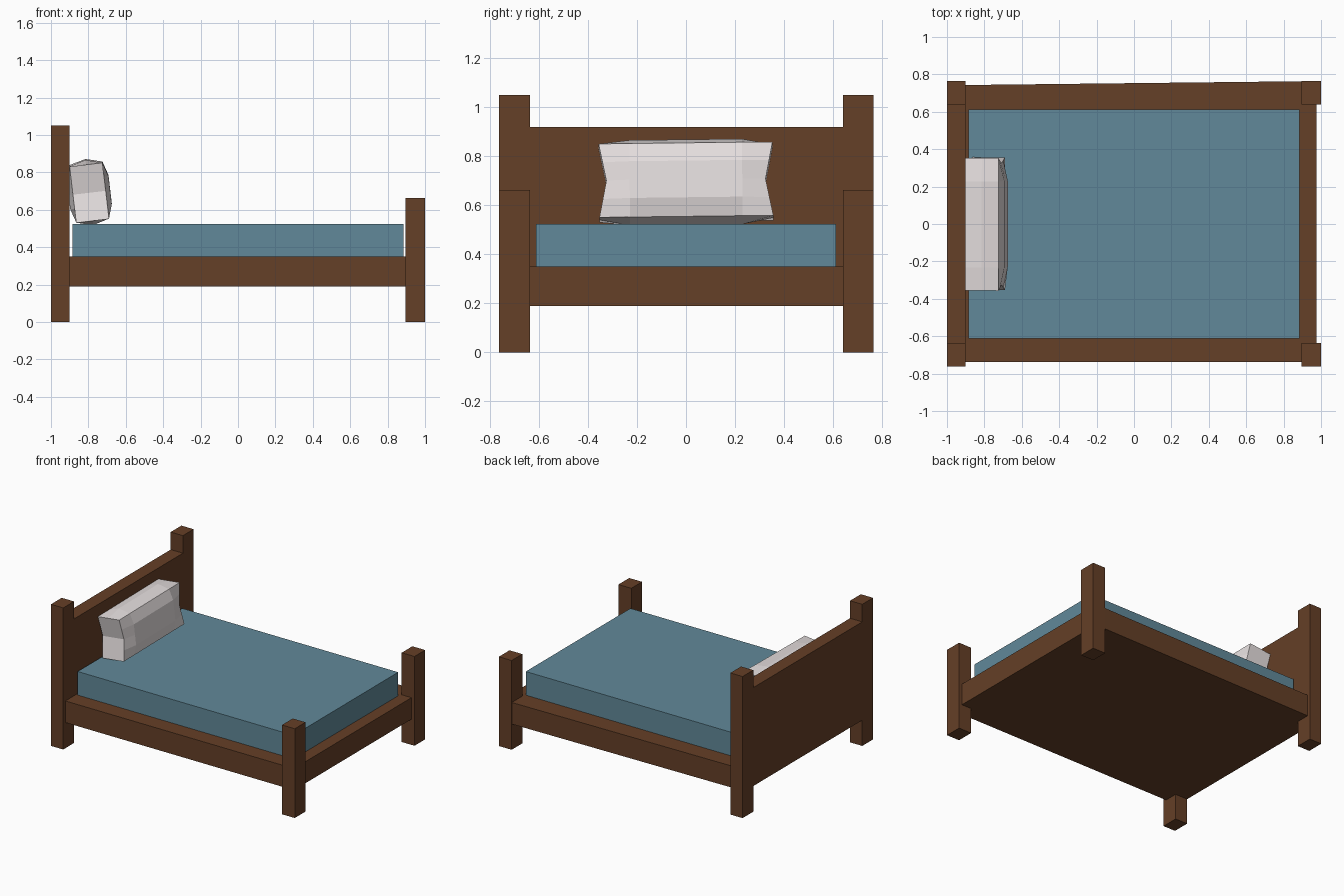
import bpy, bmesh
from mathutils import Matrix, Vector

if "Cube" in bpy.data.objects:
    bpy.data.objects.remove(bpy.data.objects["Cube"])


def material(name, rgb):
    m = bpy.data.materials.new(name)
    m.diffuse_color = (*rgb, 1)
    m.use_nodes = True
    m.node_tree.nodes["Principled BSDF"].inputs["Base Color"].default_value = m.diffuse_color
    return m


wood = material("wood", (0.13, 0.05, 0.02))
blue = material("blue_cloth", (0.12, 0.25, 0.32))
white = material("white_cloth", (0.78, 0.73, 0.73))


def make(name, bm, mat):
    bmesh.ops.recalc_face_normals(bm, faces=bm.faces)
    me = bpy.data.meshes.new(name)
    bm.to_mesh(me)
    bm.free()
    me.materials.append(mat)
    ob = bpy.data.objects.new(name, me)
    bpy.context.collection.objects.link(ob)
    return ob


def box(name, lo, hi, mat, back_skew=0.0):
    """Box between two corners; back_skew shifts the right end of the back edge."""
    lo, hi = Vector(lo), Vector(hi)
    bm = bmesh.new()
    bmesh.ops.create_cube(bm, size=1)
    for v in bm.verts:
        skew = back_skew if v.co.x > 0 and v.co.y > 0 else 0
        v.co = (lo + hi) / 2 + v.co * (hi - lo) + Vector((0, skew, 0))
    return make(name, bm, mat)


# Four corner posts
for side, y0, y1 in (("front", -0.763, -0.637), ("back", 0.64, 0.765)):
    box(f"head_post_{side}", (-1, y0, 0), (-0.9, y1, 1.05), wood)
    box(f"foot_post_{side}", (0.895, y0, 0), (1, y1, 0.662), wood)

# Headboard, base frame and mattress
box("headboard", (-1, -0.64, 0.19), (-0.9, 0.642, 0.92), wood)
box("base_frame", (-0.9, -0.737, 0.19), (0.975, 0.743, 0.35), wood, 0.021)
box("mattress", (-0.886, -0.613, 0.345), (0.885, 0.613, 0.525), blue)

# Pillow: four rings along its length, the inner ones plumper
T, H, B = 0.088, 0.151, 0.024
levels = (-1, -0.5, 0, 0.5, 1)


def ring(bm, y, bulge):
    pts = [(T + (bulge if abs(k) < 1 else 0), k * H) for k in levels]
    pts.append((0, H + bulge))
    pts += [(-u, w) for u, w in reversed(pts[:5])]
    pts.append((0, -H - bulge))
    out = []
    for u, w in pts:
        pinch = 0 if bulge else 0.03 * max(0, 1 - abs(w) / H)
        out.append(bm.verts.new((u, y - pinch * (1 if y > 0 else -1), w)))
    return out


bm = bmesh.new()
rings = [ring(bm, y, b) for y, b in ((-0.355, 0), (-0.23, B), (0.23, B), (0.355, 0))]
for a, b in zip(rings, rings[1:]):
    for i in range(12):
        j = (i + 1) % 12
        bm.faces.new((a[i], a[j], b[j], b[i]))
for r in (rings[0], rings[-1]):  # end caps, creased at mid height
    bm.faces.new((r[2], r[3], r[4], r[5], r[6], r[7], r[8]))
    bm.faces.new((r[8], r[9], r[10], r[11], r[0], r[1], r[2]))
pillow = make("pillow", bm, white)
pillow.matrix_world = (Matrix.Translation((-0.795, 0, 0.695))
                       @ Matrix.Rotation(0.012, 4, 'X')
                       @ Matrix.Rotation(-0.117, 4, 'Y'))
